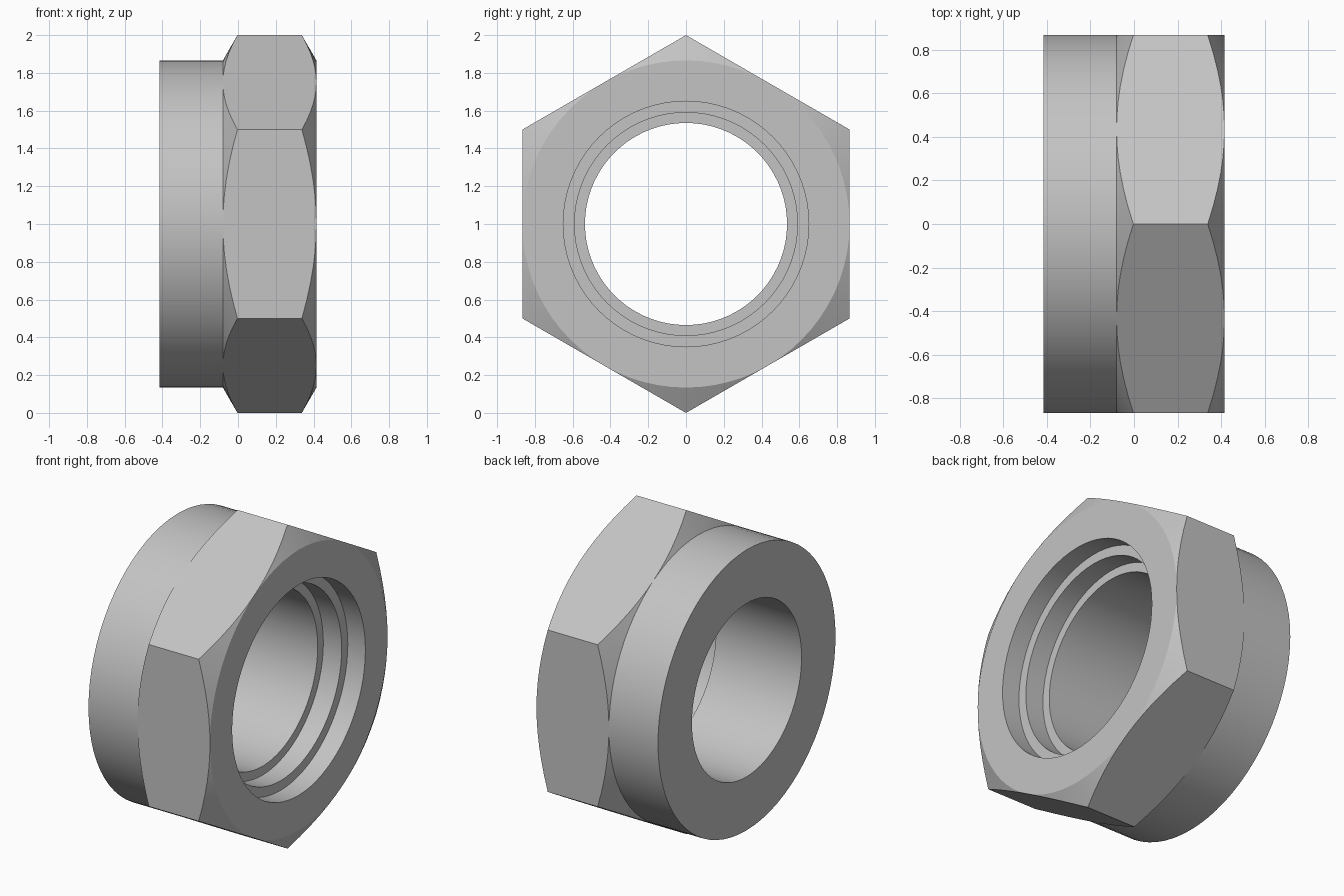
import bpy, bmesh
from math import sin, cos, pi, radians

cube = bpy.data.objects.get("Cube")
if cube:
    bpy.data.objects.remove(cube, do_unlink=True)

SEGMENTS = 72            # a multiple of 12, so corners and flat middles get vertices
FLAT = cos(pi / 6)       # hexagon inner radius for corner radius 1
BACK, FRONT = -0.415, 0.415
SHOULDER = -0.08         # where the collar meets the hexagon
CHAMFER = 0.077          # chamfer depth at the corners

steel = bpy.data.materials.new("steel_grey")
steel.use_nodes = True
grey = (0.55, 0.55, 0.55, 1)
steel.diffuse_color = grey
steel.node_tree.nodes["Principled BSDF"].inputs["Base Color"].default_value = grey


def section(angle):
    """Closed (x, radius) outline of the nut at one angle round its axis."""
    hexagon = FLAT / cos(angle % (pi / 3) - pi / 6)
    cut = CHAMFER * (hexagon - FLAT) / (1 - FLAT)
    return [
        # collar
        (BACK, 0.535), (BACK, FLAT), (SHOULDER, FLAT),
        # chamfered hexagon
        (SHOULDER + cut, hexagon), (FRONT - cut, hexagon), (FRONT, FLAT),
        # stepped bore
        (FRONT, 0.65), (FRONT - 0.12, 0.65), (FRONT - 0.12, 0.59),
        (FRONT - 0.245, 0.59), (FRONT - 0.245, 0.535),
    ]


# Sweep the section round the x axis
bm = bmesh.new()
loops = []
for i in range(SEGMENTS):
    a = 2 * pi * i / SEGMENTS
    loops.append([bm.verts.new((x, r * sin(a), 1 + r * cos(a))) for x, r in section(a)])
for i, loop in enumerate(loops):
    after = loops[(i + 1) % SEGMENTS]
    for j in range(len(loop)):
        k = (j + 1) % len(loop)
        bm.faces.new((loop[j], loop[k], after[k], after[j]))

# The chamfer vanishes at the middle of each flat
bmesh.ops.remove_doubles(bm, verts=bm.verts, dist=0.0001)
bmesh.ops.recalc_face_normals(bm, faces=bm.faces)

mesh = bpy.data.meshes.new("collared_hex_nut")
bm.to_mesh(mesh)
bm.free()
mesh.materials.append(steel)
nut = bpy.data.objects.new("collared_hex_nut", mesh)
bpy.context.collection.objects.link(nut)

bpy.ops.object.select_all(action='DESELECT')
nut.select_set(True)
bpy.context.view_layer.objects.active = nut
bpy.ops.object.shade_smooth_by_angle(angle=radians(25))
